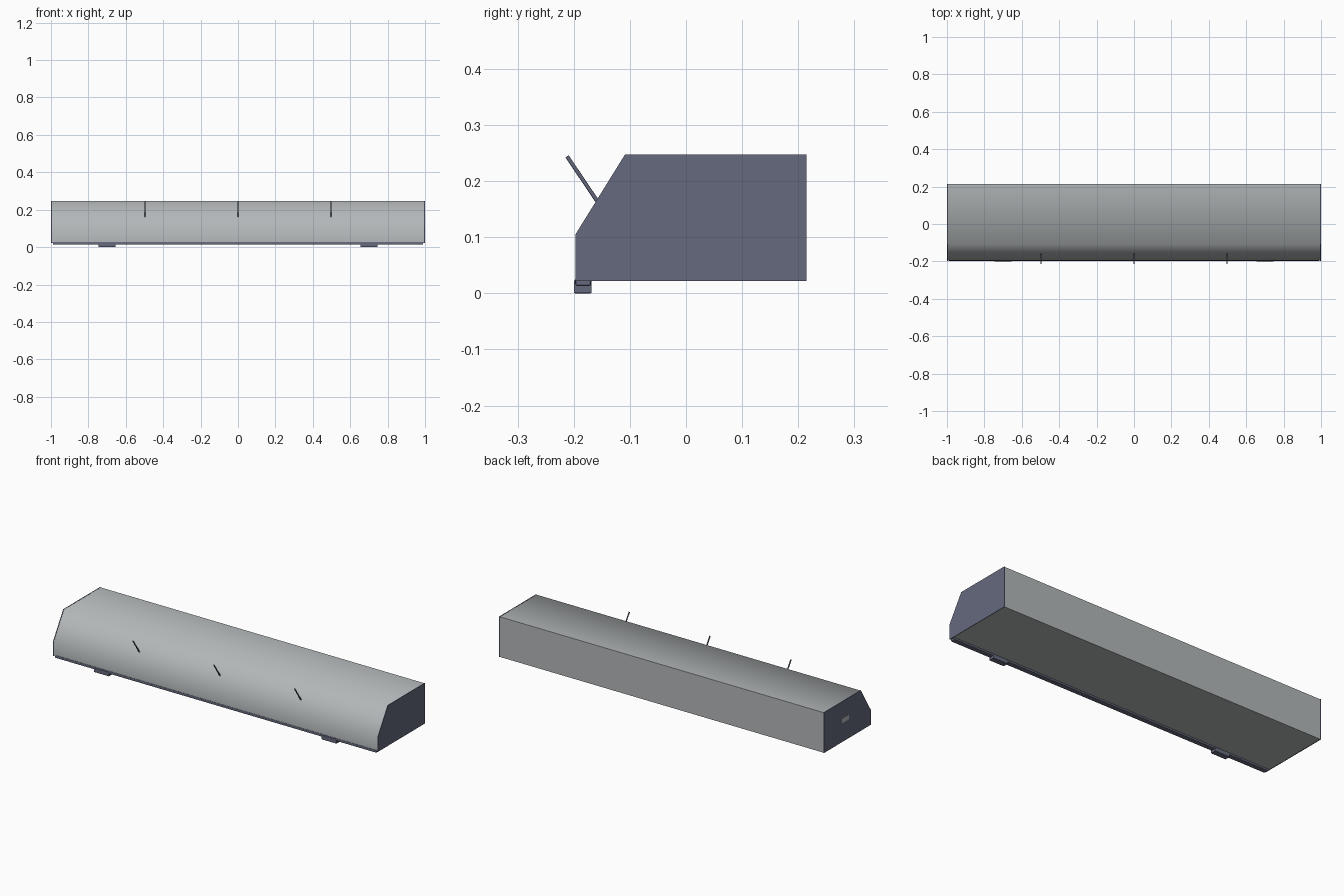
import bpy, bmesh, math
from mathutils import Vector

cube = bpy.data.objects.get("Cube")
if cube:
    bpy.data.objects.remove(cube, do_unlink=True)


def material(name, rgb):
    m = bpy.data.materials.new(name)
    m.use_nodes = True
    m.diffuse_color = (*rgb, 1)
    m.node_tree.nodes["Principled BSDF"].inputs["Base Color"].default_value = (*rgb, 1)
    return m


grey = material("light_grey", (0.45, 0.475, 0.485))
slate = material("dark_slate", (0.13, 0.142, 0.205))


def finish(bm, name, mat, smooth_angle=None):
    bmesh.ops.recalc_face_normals(bm, faces=bm.faces)
    mesh = bpy.data.meshes.new(name)
    if smooth_angle:
        for f in bm.faces:
            f.smooth = True
    bm.to_mesh(mesh)
    bm.free()
    if smooth_angle:
        mesh.set_sharp_from_angle(angle=math.radians(smooth_angle))
    mesh.materials.append(mat)
    ob = bpy.data.objects.new(name, mesh)
    bpy.context.collection.objects.link(ob)
    return ob


def extrude_profile(name, points, x0, x1, mat, smooth_angle=None):
    """Sweep a closed (y, z) outline from x0 to x1."""
    bm = bmesh.new()
    face = bm.faces.new([bm.verts.new((x0, y, z)) for y, z in points])
    res = bmesh.ops.extrude_face_region(bm, geom=[face])
    moved = [v for v in res["geom"] if isinstance(v, bmesh.types.BMVert)]
    bmesh.ops.translate(bm, verts=moved, vec=(x1 - x0, 0, 0))
    return finish(bm, name, mat, smooth_angle)


def box(name, lo, hi, mat, bevel=0):
    lo, hi = Vector(lo), Vector(hi)
    bm = bmesh.new()
    bmesh.ops.create_cube(bm, size=1)
    bmesh.ops.scale(bm, vec=hi - lo, verts=bm.verts)
    bmesh.ops.translate(bm, vec=(lo + hi) / 2, verts=bm.verts)
    ob = finish(bm, name, mat)
    if bevel:
        mod = ob.modifiers.new("rounded_edges", "BEVEL")
        mod.width = bevel
        mod.segments = 2
    return ob


def rod(name, start, end, radius, mat):
    start, end = Vector(start), Vector(end)
    axis = end - start
    bm = bmesh.new()
    bmesh.ops.create_cone(bm, cap_ends=True, segments=12, radius1=radius,
                          radius2=radius, depth=axis.length)
    bmesh.ops.rotate(bm, verts=bm.verts,
                     matrix=axis.to_track_quat("Z", "Y").to_matrix())
    bmesh.ops.translate(bm, vec=(start + end) / 2, verts=bm.verts)
    return finish(bm, name, mat, 40)


# Housing with a chamfered front, shaded smoothly over the chamfer
outline = [(-0.195, 0.023), (-0.195, 0.105), (-0.108, 0.246),
           (0.214, 0.246), (0.214, 0.023)]
extrude_profile("housing", outline, -0.996, 0.996, grey, 70)

# End plates, a hair larger than the housing
plate = [(-0.197, 0.022), (-0.197, 0.105), (-0.109, 0.247),
         (0.215, 0.247), (0.215, 0.022)]
for side, s in (("left", 1), ("right", -1)):
    extrude_profile(side + "_end_plate", plate, s * 0.995, s * 0.999, slate)

# Small socket plate on the right end
box("end_socket", (-1.0, -0.003, 0.127), (-0.997, 0.057, 0.153), grey)

# Rail under the front edge with two feet
box("front_rail", (-0.99, -0.1975, 0.013), (0.99, -0.169, 0.028), slate, 0.004)
for side, s in (("left", 1), ("right", -1)):
    box(side + "_foot", (s * 0.7 - 0.046, -0.2, 0), (s * 0.7 + 0.046, -0.168, 0.023),
        slate, 0.002)

# Three rods standing out of the sloped front
for name, x in (("right", -0.497), ("middle", 0), ("left", 0.497)):
    rod(name + "_rod", (x, -0.152, 0.155), (x, -0.212, 0.244), 0.0035, slate)
